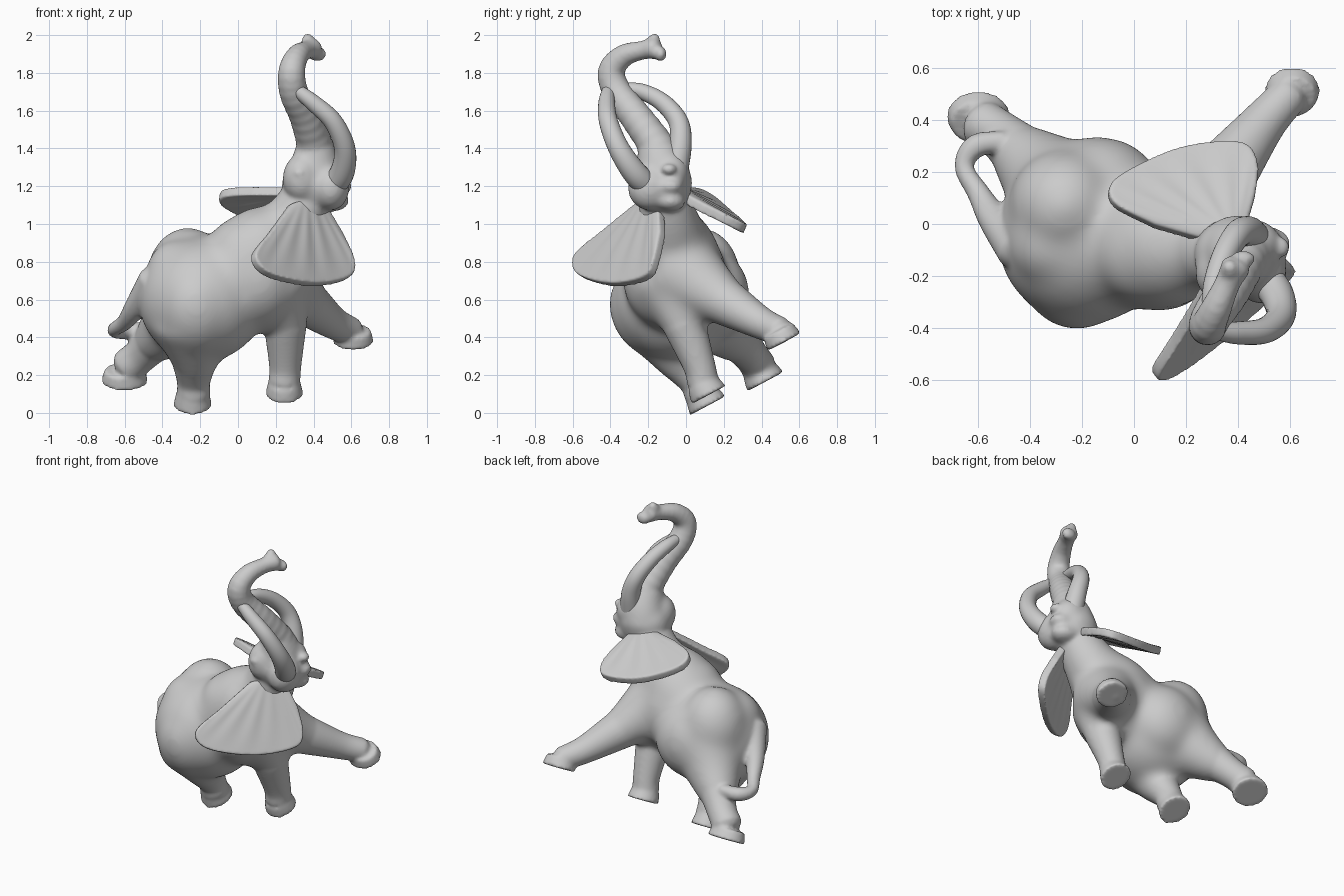
import bpy, bmesh, math
from mathutils import Vector, Matrix

UP = Vector((0, -0.47, 0.88)).normalized()   # the whole figure leans this way


def spline(pts, n):
    """Catmull-Rom samples through tuples of any length."""
    P = [Vector(p) for p in pts]
    P = [P[0] * 2 - P[1]] + P + [P[-1] * 2 - P[-2]]
    out, segs = [], len(P) - 3
    for k in range(n + 1):
        f = k / n * segs
        i = min(int(f), segs - 1)
        t = f - i
        a, b, c, d = P[i:i + 4]
        out.append((b * 2 + (c - a) * t + (a * 2 - b * 5 + c * 4 - d) * t * t
                    + (b * 3 - a - c * 3 + d) * t ** 3) * 0.5)
    return out


def tube(bm, pts, n=40, sides=24, wrinkle=0.0):
    """Round tube through (x, y, z, radius) points with domed ends."""
    S = spline(pts, n)
    C = [Vector(s[:3]) for s in S]
    side, rings = None, []
    for k, c in enumerate(C):
        t = (C[min(k + 1, n)] - C[max(k - 1, 0)]).normalized()
        side = t.orthogonal() if side is None else side - t * side.dot(t)
        side.normalize()
        up = t.cross(side)
        r = S[k][3] * (1 + wrinkle * (k % 3 - 1))
        offs = [(0, r)]
        if k == 0:
            offs = [(-r * .5, r * .35), (-r * .35, r * .75), (0, r)]
        elif k == n:
            offs = [(0, r), (r * .35, r * .75), (r * .5, r * .35)]
        for o, q in offs:
            rings.append([bm.verts.new(c + t * o + q * (side * math.cos(a) + up * math.sin(a)))
                          for a in [2 * math.pi * j / sides for j in range(sides)]])
    for A, B in zip(rings, rings[1:]):
        for j in range(sides):
            bm.faces.new((A[j], A[(j + 1) % sides], B[(j + 1) % sides], B[j]))
    bm.faces.new(rings[0][::-1])
    bm.faces.new(rings[-1])


def ball(bm, c, r, tilt=0):
    m = Matrix.Translation(c) @ Matrix.Rotation(math.radians(tilt), 4, 'X') @ Matrix.Diagonal((*r, 1))
    bmesh.ops.create_uvsphere(bm, u_segments=32, v_segments=20, radius=1, matrix=m)


def finish(bm, name):
    bmesh.ops.recalc_face_normals(bm, faces=bm.faces)
    for f in bm.faces:
        f.smooth = True
    me = bpy.data.meshes.new(name)
    bm.to_mesh(me)
    bm.free()
    ob = bpy.data.objects.new(name, me)
    bpy.context.collection.objects.link(ob)
    return ob


def fuse(ob, voxel, rounds):
    """Melt overlapping pieces into one skin."""
    rm = ob.modifiers.new("fuse", 'REMESH')
    rm.mode, rm.voxel_size, rm.use_smooth_shade = 'VOXEL', voxel, True
    sm = ob.modifiers.new("soften", 'SMOOTH')
    sm.factor, sm.iterations = 0.5, rounds


def melted(bm, voxel, rounds):
    """Fuse and soften now; return the result as a new bmesh."""
    ob = finish(bm, "torso_tmp")
    fuse(ob, voxel, rounds)
    out = bmesh.new()
    out.from_object(ob, bpy.context.evaluated_depsgraph_get())
    bpy.data.objects.remove(ob)
    return out


# trunk of the body: barrel, rump, thighs, shoulders and neck
bm = bmesh.new()
ball(bm, (-0.19, -0.05, 0.60), (0.34, 0.34, 0.33), 25)
ball(bm, (-0.265, 0.07, 0.72), (0.22, 0.22, 0.265))
ball(bm, (-0.31, -0.07, 0.74), (0.18, 0.18, 0.18))
ball(bm, (-0.22, -0.18, 0.54), (0.22, 0.22, 0.26), 28)
ball(bm, (-0.14, 0.12, 0.62), (0.25, 0.22, 0.25))
ball(bm, (0.10, -0.06, 0.72), (0.25, 0.28, 0.29))
ball(bm, (0.04, -0.11, 0.88), (0.20, 0.20, 0.16), 15)
tube(bm, [(0.0, -0.06, 0.72, .27), (0.15, -0.08, 0.87, .245), (0.28, -0.09, 0.99, .175), (0.38, -0.12, 1.16, .14)])
tube(bm, [(-0.24, 0.08, 0.62, .25), (-0.34, 0.18, 0.48, .185), (-0.47, 0.30, 0.35, .11)])
tube(bm, [(-0.25, -0.14, 0.50, .23), (-0.23, -0.04, 0.30, .14), (-0.235, 0.04, 0.18, .09)])
tube(bm, [(0.18, -0.08, 0.68, .21), (0.25, -0.01, 0.47, .12), (0.25, 0.07, 0.25, .085)])
tube(bm, [(0.20, -0.02, 0.74, .23), (0.36, 0.21, 0.585, .13), (0.50, 0.39, 0.48, .09)])
bm = melted(bm, 0.02, 34)

# head, brow, cheeks and mouth
head = [((0.40, -0.12, 1.20), (0.17, 0.15, 0.16)), ((0.335, -0.19, 1.24), (0.10, 0.11, 0.13)),
        ((0.49, -0.19, 1.19), (0.10, 0.12, 0.12)), ((0.45, -0.08, 1.27), (0.12, 0.10, 0.11)),
        ((0.50, -0.08, 1.12), (0.09, 0.08, 0.055)), ((0.53, -0.08, 1.20), (0.08, 0.07, 0.045))]
hb = bmesh.new()
for c, r in head:
    ball(hb, c, r)
tube(hb, [(0.40, -0.12, 1.20, .16), (0.41, -0.13, 1.30, .14), (0.405, -0.16, 1.42, .10)])
hb = melted(hb, 0.013, 14)
tmp = bpy.data.meshes.new("head_tmp")
hb.to_mesh(tmp)
hb.free()
bm.from_mesh(tmp)
bpy.data.meshes.remove(tmp)
ball(bm, (0.325, -0.275, 1.27), (0.035, 0.03, 0.025))
ball(bm, (0.565, -0.09, 1.29), (0.035, 0.04, 0.03))

# raised trunk with flared tip
tube(bm, [(0.43, -0.11, 1.27, .125), (0.41, -0.15, 1.40, .098), (0.36, -0.26, 1.56, .085),
          (0.295, -0.365, 1.70, .077), (0.285, -0.395, 1.81, .071), (0.315, -0.33, 1.89, .06),
          (0.36, -0.23, 1.92, .05), (0.395, -0.16, 1.93, .058)], n=72, wrinkle=0.02)
tube(bm, [(0.37, -0.19, 1.94, .042), (0.37, -0.17, 1.975, .034), (0.365, -0.16, 1.995, .024)], n=8)
ball(bm, (0.42, -0.135, 1.90), (0.048, 0.033, 0.04))

# lower legs and feet: (path, sole centre, foot radius, foot stretch in x)
legs = [
    ([(-0.36, 0.20, 0.47, .14), (-0.50, 0.33, 0.32, .097), (-0.585, 0.385, 0.245, .095)],
     (-0.60, 0.42, 0.165), .11, 1.14),
    ([(-0.23, -0.04, 0.30, .13), (-0.235, 0.05, 0.17, .09), (-0.235, 0.08, 0.10, .09)],
     (-0.24, 0.115, 0.038), .107, 0.97),
    ([(0.25, -0.01, 0.47, .115), (0.25, 0.07, 0.25, .086), (0.245, 0.09, 0.16, .084)],
     (0.245, 0.12, 0.095), .102, 1.0),
    ([(0.36, 0.21, 0.585, .125), (0.50, 0.39, 0.48, .088), (0.60, 0.50, 0.43, .076)],
     (0.61, 0.52, 0.375), .102, 1.07),
]
rot = UP.to_track_quat('Z', 'Y').to_matrix().to_4x4()
for path, sole, r, sx in legs:
    tube(bm, path)
    m = Matrix.Translation(Vector(sole) + UP * 0.035) @ Matrix.Diagonal((sx, 1, 1, 1)) @ rot
    bmesh.ops.create_cone(bm, cap_ends=True, segments=32, radius1=r, radius2=r * .85, depth=.07, matrix=m)

# tail curling round to the far leg
tube(bm, [(-0.44, -0.10, 0.70, .09), (-0.54, 0.02, 0.56, .062), (-0.60, 0.12, 0.48, .044),
          (-0.655, 0.22, 0.44, .038), (-0.61, 0.30, 0.435, .046), (-0.50, 0.32, 0.44, .04)])
fuse(finish(bm, "body"), 0.011, 9)

# tusks curving up to the trunk
tusks = {
    "tusk_near": [(0.48, -0.18, 1.18, .068), (0.55, -0.27, 1.27, .065), (0.565, -0.355, 1.40, .056),
                  (0.505, -0.41, 1.54, .05), (0.40, -0.42, 1.64, .044), (0.31, -0.41, 1.71, .034)],
    "tusk_far": [(0.46, -0.06, 1.27, .07), (0.44, -0.03, 1.42, .06), (0.40, -0.04, 1.54, .053),
                 (0.35, -0.12, 1.64, .048), (0.31, -0.23, 1.70, .042), (0.29, -0.34, 1.72, .03)],
}
for name, path in tusks.items():
    bm = bmesh.new()
    tube(bm, path)
    finish(bm, name)

# fan-shaped ears: ruled between a root line and a rim line, with soft ribs
ears = {
    "ear_near": ([(0.27, -0.25, 1.10), (0.36, -0.20, 1.12), (0.47, -0.13, 1.07)],
                 [(0.17, -0.43, 0.96), (0.08, -0.575, 0.835), (0.14, -0.575, 0.74), (0.30, -0.465, 0.69),
                  (0.45, -0.335, 0.68), (0.59, -0.20, 0.72), (0.605, -0.155, 0.81), (0.54, -0.12, 0.95)]),
    "ear_far": ([(0.25, -0.06, 1.17), (0.35, -0.02, 1.17), (0.43, -0.02, 1.14)],
                [(0.08, -0.01, 1.175), (-0.075, 0.07, 1.165), (-0.09, 0.15, 1.12), (0.02, 0.225, 1.055),
                 (0.20, 0.295, 0.995), (0.41, 0.31, 0.975), (0.475, 0.23, 1.015), (0.465, 0.10, 1.075)]),
}
for name, (root, rim) in ears.items():
    bm = bmesh.new()
    N, M, half = 48, 12, 0.026
    A, B = spline(root, N), spline(rim, N)
    nrm = (B[N] - A[0]).cross(B[N // 4] - A[0]).normalized()
    skins = []
    for s in (1, -1):        # both skins, with soft rib waves in the middle
        V = []
        for i in range(N + 1):
            rib = 0.003 * math.sin(i * 1.05) * math.sin(math.pi * i / N)
            V.append([bm.verts.new(A[i].lerp(B[i], j / M)
                                   + nrm * (s * half + rib * math.sin(math.pi * j / M)))
                      for j in range(M + 1)])
        skins.append(V)
        for i in range(N):
            for j in range(M):
                bm.faces.new((V[i][j], V[i + 1][j], V[i + 1][j + 1], V[i][j + 1]))
    loops = [[V[0][j] for j in range(M)] + [V[i][M] for i in range(N)]
             + [V[N][j] for j in range(M, 0, -1)] + [V[i][0] for i in range(N, 0, -1)] for V in skins]
    for k in range(len(loops[0])):
        bm.faces.new((loops[0][k - 1], loops[0][k], loops[1][k], loops[1][k - 1]))
    fuse(finish(bm, name), 0.008, 8)
